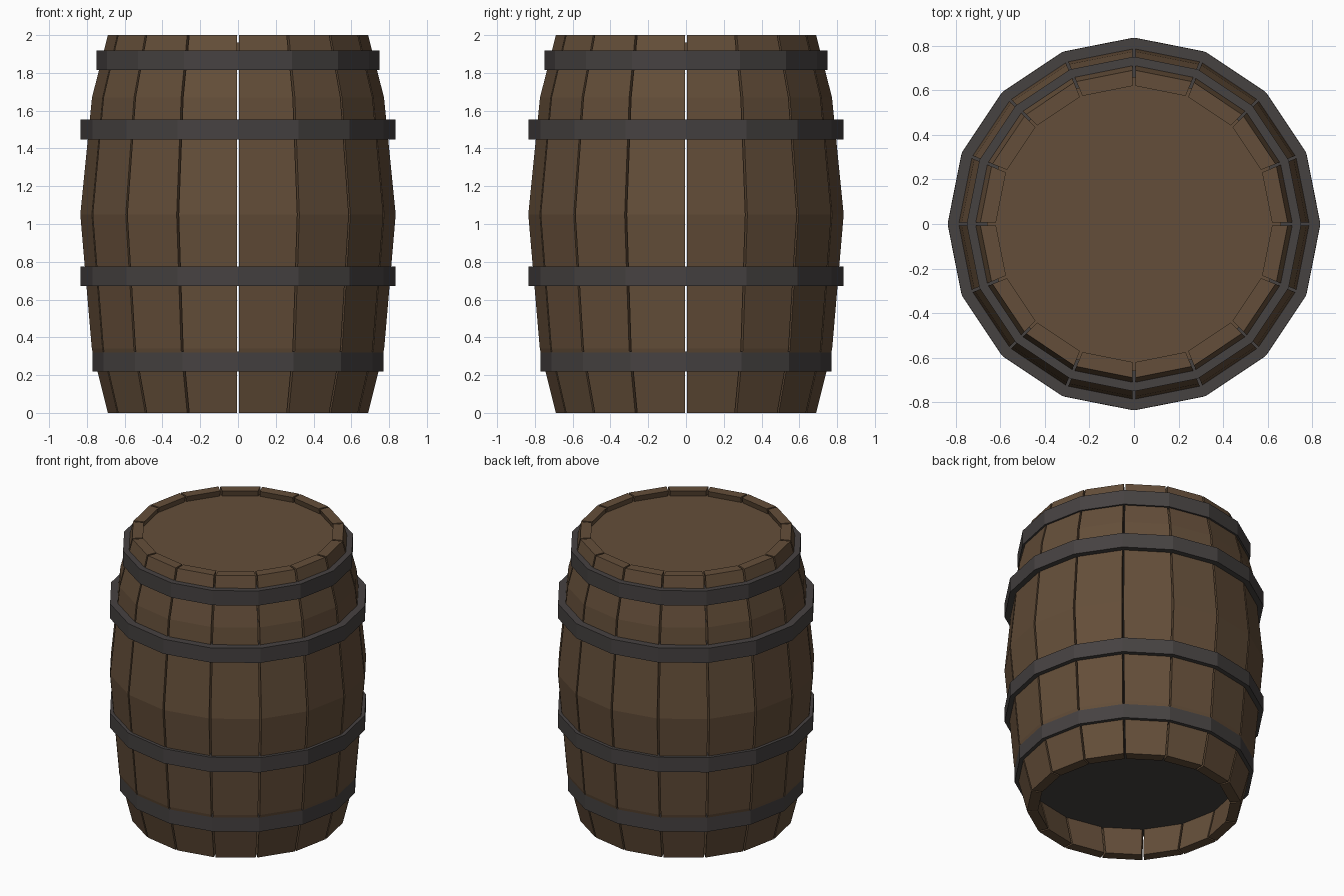
import bpy, bmesh, math
from mathutils import Vector

SIDES = 16
STEP = 2 * math.pi / SIDES
HALF_GAP = 0.006
THICKNESS = 0.07

cube = bpy.data.objects.get("Cube")
if cube:
    bpy.data.objects.remove(cube, do_unlink=True)


def make_material(name, rgb):
    mat = bpy.data.materials.new(name)
    mat.use_nodes = True
    colour = (*rgb, 1)
    mat.diffuse_color = colour
    mat.node_tree.nodes["Principled BSDF"].inputs["Base Color"].default_value = colour
    return mat


def add_object(name, bm, mat):
    bmesh.ops.recalc_face_normals(bm, faces=bm.faces)
    mesh = bpy.data.meshes.new(name)
    bm.to_mesh(mesh)
    bm.free()
    mesh.materials.append(mat)
    obj = bpy.data.objects.new(name, mesh)
    bpy.context.collection.objects.link(obj)
    return obj


def add_disc(name, radius, bottom, top, mat):
    """Solid sixteen-sided disc with corners on the axes."""
    bm = bmesh.new()
    rings = [[bm.verts.new((radius * math.cos(i * STEP), radius * math.sin(i * STEP), z))
              for i in range(SIDES)] for z in (bottom, top)]
    for ring in rings:
        bm.faces.new(ring)
    for i in range(SIDES):
        j = (i + 1) % SIDES
        bm.faces.new((rings[0][i], rings[0][j], rings[1][j], rings[1][i]))
    return add_object(name, bm, mat)


wood = make_material("brown wood", (0.127, 0.076, 0.041))
iron = make_material("dark iron", (0.061, 0.054, 0.053))

# Bulging outline of the barrel: corner radius and height
PROFILE = [(0.69, 0), (0.775, 0.34), (0.836, 1.05), (0.774, 1.67), (0.69, 2)]


def add_stave(index):
    """One bent plank, a little narrower than its share of the circle."""
    bm = bmesh.new()
    middle = (index + 0.5) * STEP
    out = Vector((math.cos(middle), math.sin(middle), 0))
    side = Vector((-out.y, out.x, 0))
    loops = []
    for radius, z in PROFILE:
        loop = []
        for r, sign in ((radius, -1), (radius, 1), (radius - THICKNESS, 1), (radius - THICKNESS, -1)):
            half_width = r * math.sin(STEP / 2) - HALF_GAP
            point = out * r * math.cos(STEP / 2) + side * sign * half_width
            loop.append(bm.verts.new((point.x, point.y, z)))
        loops.append(loop)
    for low, high in zip(loops, loops[1:]):
        for i in range(4):
            j = (i + 1) % 4
            bm.faces.new((low[i], low[j], high[j], high[i]))
    bm.faces.new(loops[0])
    bm.faces.new(loops[-1])
    add_object(f"stave_{index + 1}", bm, wood)


for i in range(SIDES):
    add_stave(i)

# Hoops run right through the barrel, closing it inside
for name, radius, bottom in (("bottom_hoop", 0.77, 0.22), ("lower_hoop", 0.835, 0.672),
                             ("upper_hoop", 0.835, 1.448), ("top_hoop", 0.75, 1.815)):
    add_disc(name, radius, bottom, bottom + 0.104, iron)

# Recessed wooden lid
add_disc("lid", 0.66, 1.9, 1.96, wood)
